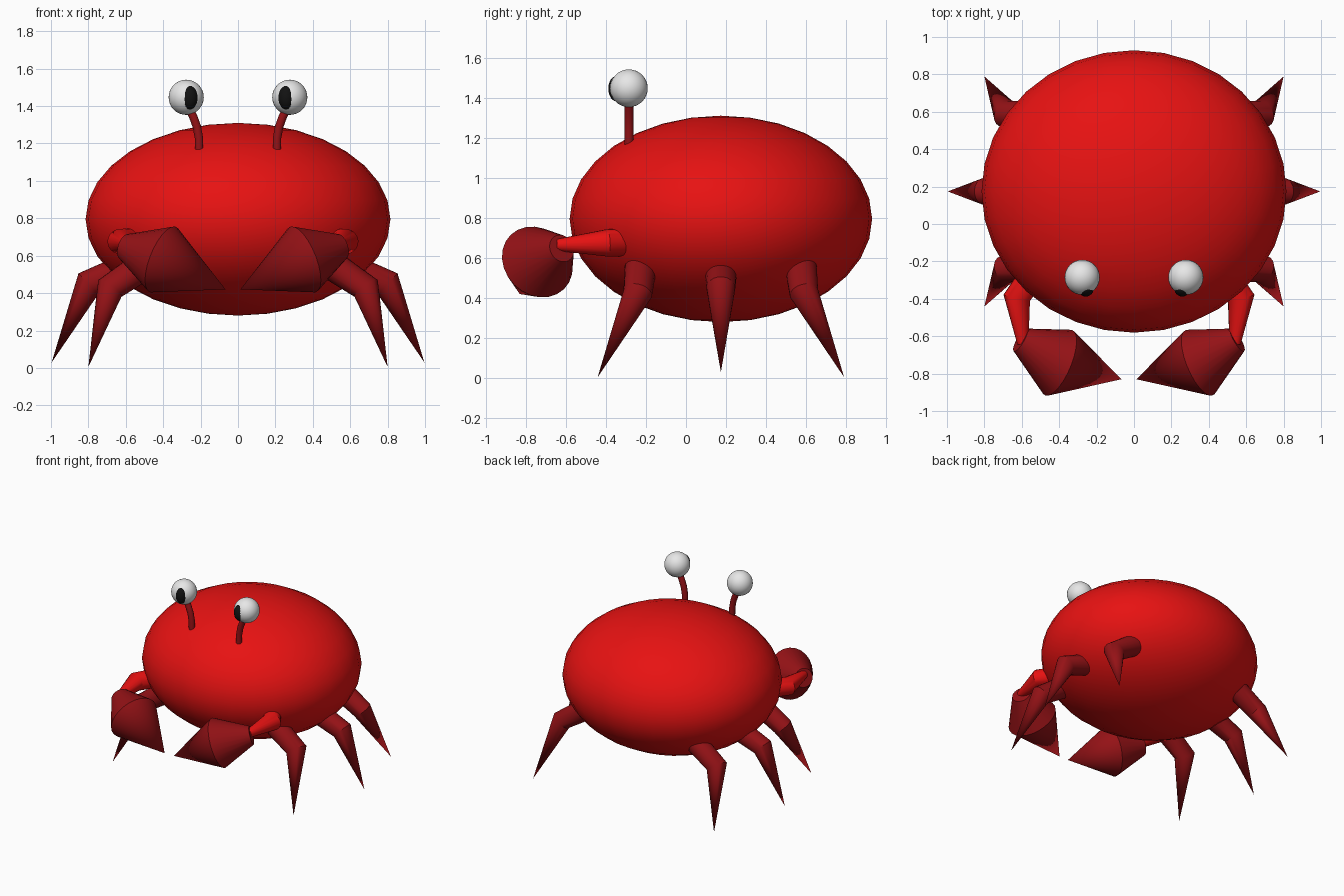
import bpy, bmesh, math
from mathutils import Vector

if "Cube" in bpy.data.objects:
    bpy.data.objects.remove(bpy.data.objects["Cube"])


def material(name, rgb):
    m = bpy.data.materials.new(name)
    m.diffuse_color = (*rgb, 1)
    m.use_nodes = True
    m.node_tree.nodes["Principled BSDF"].inputs["Base Color"].default_value = m.diffuse_color
    return m


SHELL = material("shell_red", (0.80, 0.006, 0.006))
LIMB = material("dark_red", (0.30, 0.006, 0.008))
WHITE = material("eye_white", (0.80, 0.80, 0.80))
BLACK = material("pupil_black", (0.006, 0.006, 0.006))


def smooth(ob, angle):
    bpy.ops.object.select_all(action='DESELECT')
    ob.select_set(True)
    bpy.context.view_layer.objects.active = ob
    bpy.ops.object.shade_smooth_by_angle(angle=math.radians(angle))


def ball(name, center, radii, mat, segments=32, rings=16):
    bpy.ops.mesh.primitive_uv_sphere_add(segments=segments, ring_count=rings, location=center)
    ob = bpy.context.object
    ob.name = name
    ob.scale = radii
    ob.data.materials.append(mat)
    bpy.ops.object.transform_apply(location=False, rotation=False, scale=True)
    smooth(ob, 60)
    return ob


def tube(name, points, radii, mat, sides=20, angle=30):
    """Round tube along a path with mitred bends; a zero radius ends in a point."""
    pts = [Vector(p) for p in points]
    dirs = [(b - a).normalized() for a, b in zip(pts, pts[1:])]
    bm = bmesh.new()
    rings = []
    for i, (p, r) in enumerate(zip(pts, radii)):
        if r == 0:
            rings.append([bm.verts.new(p)])
            continue
        before, after = dirs[max(i - 1, 0)], dirs[min(i, len(dirs) - 1)]
        normal = (before + after).normalized()
        # stretch the ring across the bend so both segments stay round
        side = before.cross(after)
        if side.length < 1e-4:
            side = normal.orthogonal()
        side.normalize()
        across = normal.cross(side) / max(normal.dot(before), 0.5)
        if rings:
            # start each ring at the vertex direction nearest the previous one
            ref = rings[-1][0].co - pts[i - 1]
            start = math.atan2(ref.dot(across), ref.dot(side))
        else:
            start = 0
        ring = []
        for k in range(sides):
            a = start + 2 * math.pi * k / sides
            ring.append(bm.verts.new(p + r * (side * math.cos(a) + across * math.sin(a))))
        rings.append(ring)
    for lo, hi in zip(rings, rings[1:]):
        for k in range(sides):
            n = (k + 1) % sides
            if len(hi) == 1:
                bm.faces.new((lo[k], lo[n], hi[0]))
            else:
                bm.faces.new((lo[k], lo[n], hi[n], hi[k]))
    for end in (rings[0], rings[-1]):
        if len(end) > 1:
            bm.faces.new(end)
    bmesh.ops.recalc_face_normals(bm, faces=bm.faces)
    me = bpy.data.meshes.new(name)
    bm.to_mesh(me)
    bm.free()
    me.materials.append(mat)
    ob = bpy.data.objects.new(name, me)
    bpy.context.collection.objects.link(ob)
    smooth(ob, angle)
    return ob


# Shell
MID_Y = 0.174
ball("shell", (0, MID_Y, 0.795), (0.815, 0.755, 0.515), SHELL)

for s, label in ((-1, "left"), (1, "right")):
    # Three walking legs: front and rear ones splay away from the middle one
    for f, place in ((-1, "front"), (0, "middle"), (1, "rear")):
        if f:
            path = [(0.50, MID_Y + f * 0.40, 0.55), (0.685, MID_Y + f * 0.415, 0.425),
                    (0.80, MID_Y + f * 0.615, 0.005)]
        else:
            path = [(0.60, MID_Y, 0.53), (0.80, MID_Y, 0.45), (0.996, MID_Y, 0.03)]
        tube(f"{place}_leg_{label}", [(s * x, y, z) for x, y, z in path],
             (0.08, 0.072, 0), LIMB)

    # Arm and pincer sit slightly off the centre line
    def off(path):
        return [(s * x - 0.027, y, z) for x, y, z in path]

    tube(f"arm_{label}", off([(0.50, -0.25, 0.68), (0.60, -0.395, 0.675),
                              (0.567, -0.64, 0.665)]),
         (0.07, 0.068, 0.03), SHELL)
    tube(f"pincer_{label}", off([(0.58, -0.62, 0.648), (0.375, -0.742, 0.58),
                                 (0.04, -0.83, 0.42)]),
         (0.07, 0.188, 0), LIMB, sides=24)

    # Eye on a curved stalk
    tube(f"eye_stalk_{label}", [(s * x, -0.285, z) for x, z in
                                ((0.208, 1.165), (0.209, 1.23), (0.22, 1.29),
                                 (0.24, 1.345), (0.272, 1.41))],
         (0.023,) * 5, LIMB, sides=12, angle=50)
    ball(f"eyeball_{label}", (s * 0.277, -0.285, 1.447), (0.094,) * 3, WHITE)
    ball(f"pupil_{label}", (s * 0.258, -0.345, 1.445), (0.043, 0.043, 0.064), BLACK, 24, 12)
